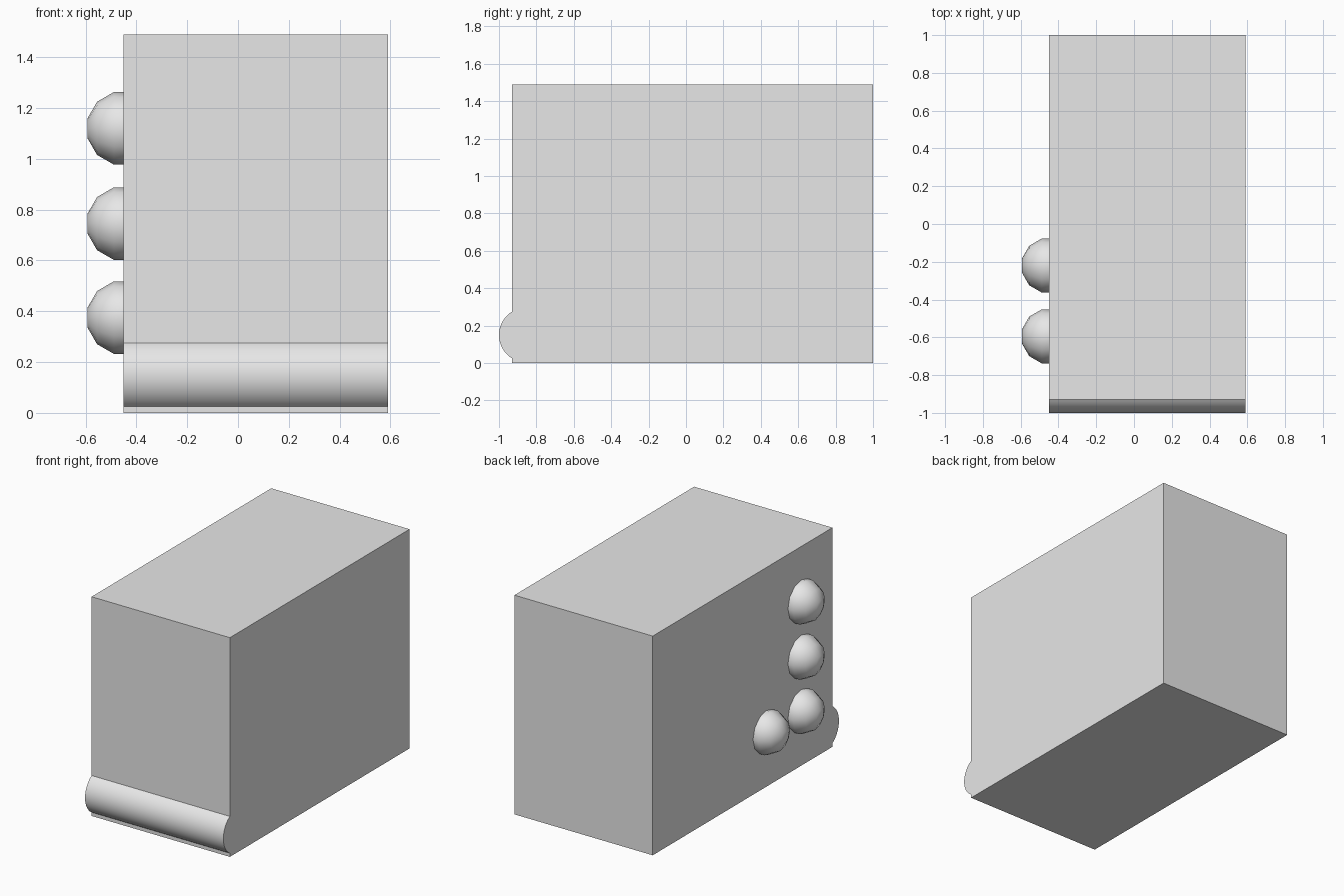
import bpy
import bmesh
from math import asin, cos, sin, pi, radians

cube = bpy.data.objects.get("Cube")
if cube:
    bpy.data.objects.remove(cube, do_unlink=True)

# Single plain grey
grey = bpy.data.materials.new("plain grey")
grey.use_nodes = True
colour = (0.8, 0.8, 0.8, 1)
grey.diffuse_color = colour
grey.node_tree.nodes["Principled BSDF"].inputs["Base Color"].default_value = colour

LEFT, RIGHT = 0.59, -0.45
FRONT, BACK, TOP = -0.93, 1.0, 1.49


def finish(bm, name, angle):
    """Turn a bmesh into a grey object, smooth below the given angle."""
    bmesh.ops.recalc_face_normals(bm, faces=bm.faces)
    mesh = bpy.data.meshes.new(name)
    bm.to_mesh(mesh)
    bm.free()
    mesh.materials.append(grey)
    obj = bpy.data.objects.new(name, mesh)
    bpy.context.collection.objects.link(obj)
    bpy.ops.object.select_all(action="DESELECT")
    obj.select_set(True)
    bpy.context.view_layer.objects.active = obj
    bpy.ops.object.shade_smooth_by_angle(angle=radians(angle))
    return obj


# Case: side profile with a rounded roll low on the front, extruded across
radius, roll_z = 0.147, 0.15
roll_y = -1 + radius
half = pi - asin(0.125 / radius) if roll_y < FRONT else asin(0.125 / radius)
steps = 24
profile = [(FRONT, 0), (BACK, 0), (BACK, TOP), (FRONT, TOP)]
for i in range(steps + 1):
    a = half - 2 * half * i / steps
    profile.append((roll_y - radius * cos(a), roll_z + radius * sin(a)))

bm = bmesh.new()
side = bm.faces.new([bm.verts.new((RIGHT, y, z)) for y, z in profile])
extruded = bmesh.ops.extrude_face_region(bm, geom=[side], use_keep_orig=True)
moved = [v for v in extruded["geom"] if isinstance(v, bmesh.types.BMVert)]
bmesh.ops.translate(bm, verts=moved, vec=(LEFT - RIGHT, 0, 0))
finish(bm, "case", 25)


# Knobs: faceted half domes with a small flat tip on the right side
def knob(name, y, z, r=0.148, sides=12):
    bm = bmesh.new()
    rings = []
    for out, wide in [(0, cos(radians(15)))] + [
            (sin(radians(d)), cos(radians(d))) for d in (15, 45, 75)]:
        rings.append([bm.verts.new((RIGHT - r * out,
                                    y + r * wide * cos(2 * pi * k / sides),
                                    z + r * wide * sin(2 * pi * k / sides)))
                      for k in range(sides)])
    for low, high in zip(rings, rings[1:]):
        for k in range(sides):
            n = (k + 1) % sides
            bm.faces.new((low[k], low[n], high[n], high[k]))
    bm.faces.new(rings[-1])
    bm.faces.new(rings[0][::-1])
    finish(bm, name, 40)


for name, y, z in [("top_knob", -0.595, 1.12), ("middle_knob", -0.595, 0.745),
                   ("bottom_knob", -0.595, 0.375), ("rear_knob", -0.22, 0.375)]:
    knob(name, y, z)
